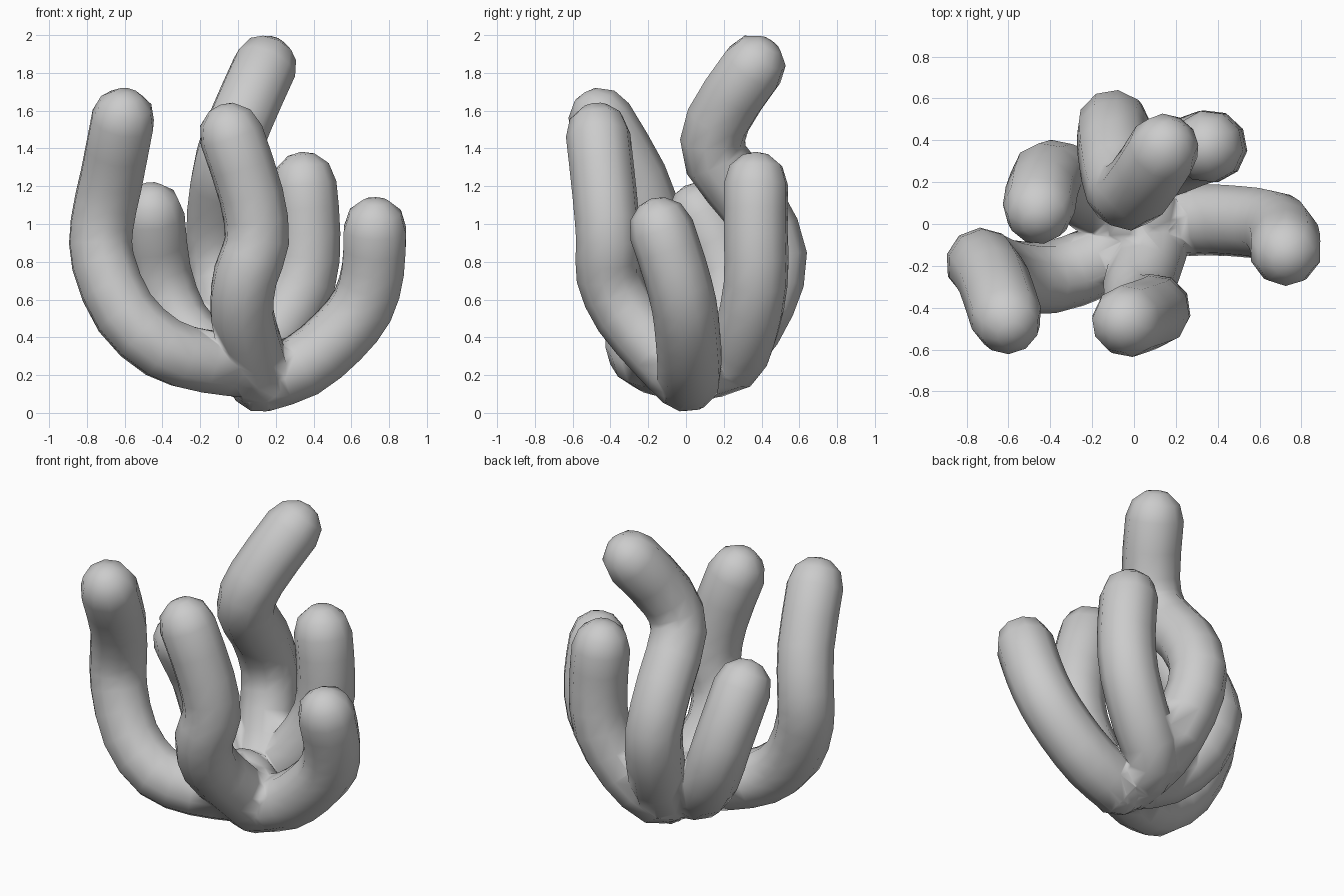
import bpy, bmesh, math
from mathutils import Vector

if "Cube" in bpy.data.objects:
    bpy.data.objects.remove(bpy.data.objects["Cube"])

R = 0.173      # branch radius
SIDES = 10


def spline(pts, sub=2):
    """Catmull-Rom samples through the control points."""
    p = [Vector(q) for q in pts]
    p = [2 * p[0] - p[1]] + p + [2 * p[-1] - p[-2]]
    out = []
    for i in range(1, len(p) - 2):
        a, b, c, d = p[i - 1:i + 3]
        for k in range(sub):
            t = k / sub
            out.append(0.5 * (2 * b + (c - a) * t + (2 * a - 5 * b + 4 * c - d) * t * t
                              + (3 * b - a - 3 * c + d) * t ** 3))
    return out + [p[-2]]


def branch(name, pts):
    """Sweep a round section along a path, with domed ends."""
    path = spline(pts)
    n = len(path)
    tang = [(path[min(i + 1, n - 1)] - path[max(i - 1, 0)]).normalized() for i in range(n)]
    stations = [(path[i], tang[i], R) for i in range(n)]
    domes = [math.radians(a) for a in (35, 66)]
    head = [(path[0] - tang[0] * R * math.sin(a), tang[0], R * math.cos(a)) for a in reversed(domes)]
    tail = [(path[-1] + tang[-1] * R * math.sin(a), tang[-1], R * math.cos(a)) for a in domes]

    bm = bmesh.new()
    rings = []
    side = tang[0].orthogonal().normalized()
    for c, t, r in head + stations + tail:
        side = (side - t * side.dot(t)).normalized()
        up = t.cross(side)
        rings.append([bm.verts.new(c + r * (math.cos(a) * side + math.sin(a) * up))
                      for a in (2 * math.pi * k / SIDES for k in range(SIDES))])
    for lo, hi in zip(rings, rings[1:]):
        for k in range(SIDES):
            j = (k + 1) % SIDES
            bm.faces.new((lo[k], lo[j], hi[j], hi[k]))
    first = bm.verts.new(path[0] - tang[0] * R)
    last = bm.verts.new(path[-1] + tang[-1] * R)
    for k in range(SIDES):
        j = (k + 1) % SIDES
        bm.faces.new((first, rings[0][j], rings[0][k]))
        bm.faces.new((last, rings[-1][k], rings[-1][j]))
    bmesh.ops.recalc_face_normals(bm, faces=bm.faces)
    me = bpy.data.meshes.new(name)
    bm.to_mesh(me)
    bm.free()
    ob = bpy.data.objects.new(name, me)
    bpy.context.collection.objects.link(ob)
    return ob


# Six branches, each running from the shared base to its tip
branches = [
    branch("left_tall_branch", [(0.05, -0.06, 0.25), (-0.18, -0.18, 0.275), (-0.40, -0.255, 0.345),
                                (-0.60, -0.245, 0.53), (-0.715, -0.20, 0.80), (-0.72, -0.195, 1.0),
                                (-0.67, -0.27, 1.24), (-0.61, -0.45, 1.55)]),
    branch("front_branch", [(0.12, 0.0, 0.175), (0.075, -0.14, 0.32), (0.02, -0.32, 0.53),
                            (0.04, -0.41, 0.73), (0.10, -0.41, 0.91), (0.07, -0.43, 1.15),
                            (-0.035, -0.465, 1.47)]),
    branch("right_branch", [(0.12, 0.01, 0.175), (0.34, 0.02, 0.25), (0.53, 0.01, 0.405),
                            (0.66, -0.01, 0.57), (0.715, -0.06, 0.76), (0.725, -0.13, 0.97)]),
    branch("back_right_branch", [(0.05, 0.05, 0.24), (0.06, 0.24, 0.28), (0.21, 0.32, 0.44),
                                 (0.345, 0.37, 0.69), (0.37, 0.37, 0.95), (0.35, 0.37, 1.21)]),
    branch("back_tall_branch", [(0.06, 0.05, 0.22), (0.0, 0.25, 0.33), (-0.07, 0.41, 0.58),
                                (-0.10, 0.47, 0.83), (-0.10, 0.36, 1.09), (-0.06, 0.16, 1.34),
                                (0.015, 0.17, 1.55), (0.14, 0.355, 1.83)]),
    branch("back_left_branch", [(0.0, 0.0, 0.26), (-0.16, 0.10, 0.31), (-0.32, 0.21, 0.48),
                                (-0.42, 0.22, 0.75), (-0.455, 0.075, 1.05)]),
]

# Fused mass where the branches meet
bpy.ops.mesh.primitive_uv_sphere_add(segments=12, ring_count=8, radius=1, location=(0.02, 0.02, 0.28))
body = bpy.context.object
body.name = "branching_body"
body.scale = (0.22, 0.21, 0.2)

# Weld the branches into one continuous skin
for ob in branches:
    mod = body.modifiers.new("weld_" + ob.name, 'BOOLEAN')
    mod.operation = 'UNION'
    mod.solver = 'EXACT'
    mod.use_self = True
    mod.object = ob
    bpy.ops.object.modifier_apply(modifier=mod.name)
    bpy.data.objects.remove(ob)
bpy.ops.object.shade_smooth()
